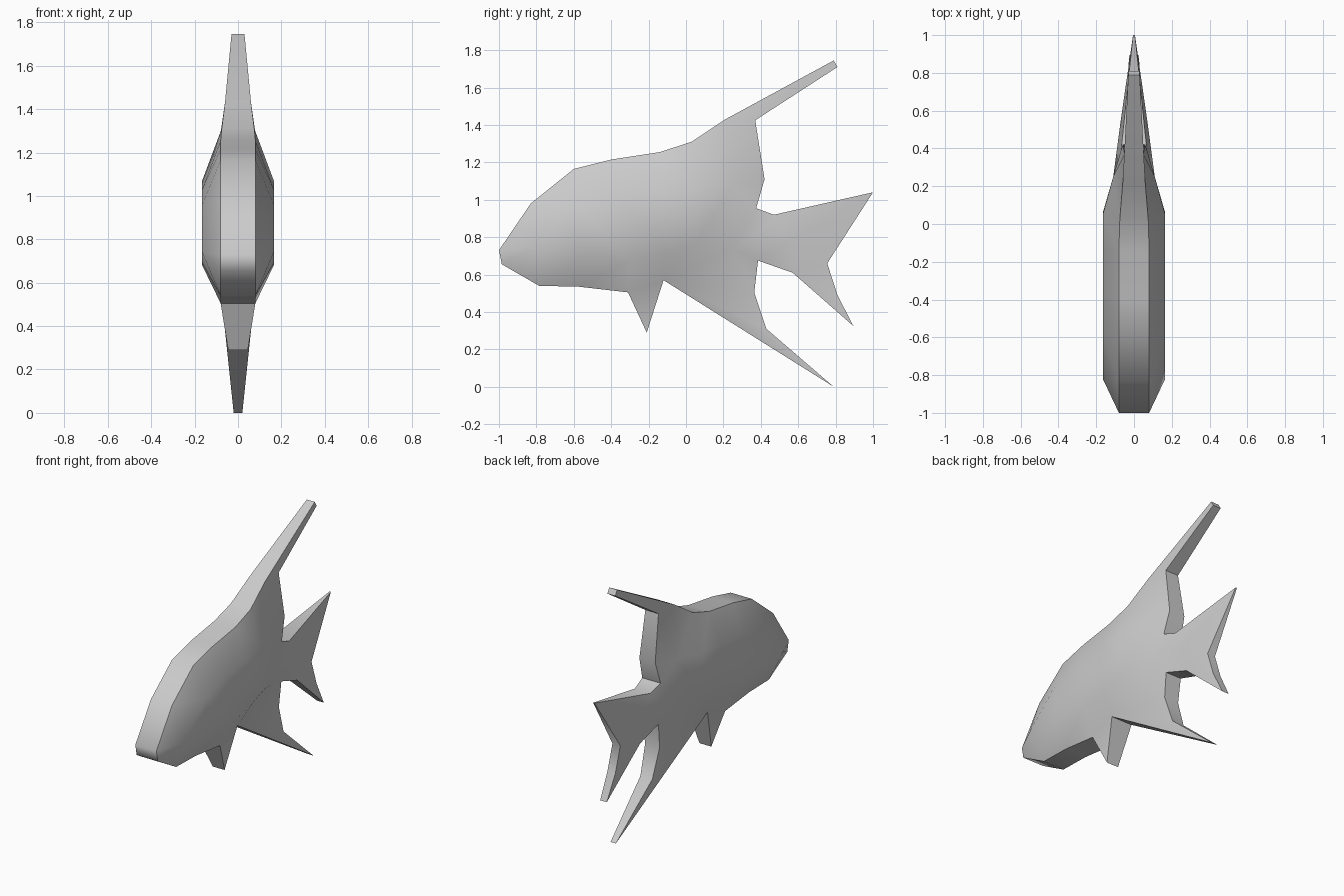
import bpy, bmesh
from mathutils import Vector
from mathutils.geometry import delaunay_2d_cdt

cube = bpy.data.objects.get("Cube")
if cube:
    bpy.data.objects.remove(cube)

# Side outline: (y, z, half thickness), clockwise from the mouth
back = [(-1, .73, .08), (-.83, .98, .08), (-.6, 1.165, .08), (-.4, 1.215, .08),
        (-.14, 1.255, .08), (.03, 1.31, .075)]
dorsal_fin = [(.21, 1.43, .06), (.79, 1.745, .03), (.81, 1.71, .03),
              (.37, 1.425, .05), (.42, 1.11, .06)]
tail = [(.375, .955, .07), (.47, .92, .06), (1, 1.04, .005), (.755, .66, .03),
        (.81, .49, .03), (.895, .325, .025), (.57, .61, .05), (.385, .675, .06)]
anal_fin = [(.365, .505, .055), (.43, .31, .045), (.79, 0, .02), (-.12, .57, .08)]
pelvic_fin = [(-.21, .29, .045), (-.31, .505, .08)]
belly = [(-.57, .535, .08), (-.785, .54, .08), (-.985, .655, .08)]
outline = back + dorsal_fin + tail + anal_fin + pelvic_fin + belly

# Points on the bulging flank
flank = [(y, z, .165) for y, z in (
    (-.82, .74), (-.58, .96), (-.36, 1.03), (-.13, 1.05), (.05, 1.07),
    (-.57, .69), (-.3, .68), (-.1, .72), (.06, .78))]
flank += [(.4, .82, .09), (.25, 1.08, .11), (.25, .74, .11), (.55, .77, .07)]

# Triangulate one side, then mirror it and join both along the rim
points = outline + flank
n = len(outline)
flat, _, tris, origin, _, _ = delaunay_2d_cdt(
    [Vector(p[:2]) for p in points], [], [list(range(n))], 1, 1e-5)
source = [o[0] for o in origin]

bm = bmesh.new()
sides = [[bm.verts.new((s * w, y, z)) for y, z, w in points] for s in (1, -1)]
for side in sides:
    for tri in tris:
        bm.faces.new([side[source[i]] for i in tri])
left, right = sides
for i in range(n):
    j = (i + 1) % n
    bm.faces.new((left[i], left[j], right[j], right[i]))
bmesh.ops.recalc_face_normals(bm, faces=bm.faces)

mesh = bpy.data.meshes.new("fish_body")
bm.to_mesh(mesh)
bm.free()
fish = bpy.data.objects.new("fish_body", mesh)
bpy.context.collection.objects.link(fish)

# Plain grey colour
grey = bpy.data.materials.new("light_grey")
grey.use_nodes = True
grey.diffuse_color = (.6, .6, .6, 1)
grey.node_tree.nodes["Principled BSDF"].inputs["Base Color"].default_value = (.6, .6, .6, 1)
mesh.materials.append(grey)

# Smooth shading with crisp fin edges
bpy.ops.object.select_all(action="DESELECT")
fish.select_set(True)
bpy.context.view_layer.objects.active = fish
bpy.ops.object.shade_smooth_by_angle(angle=1.0)
